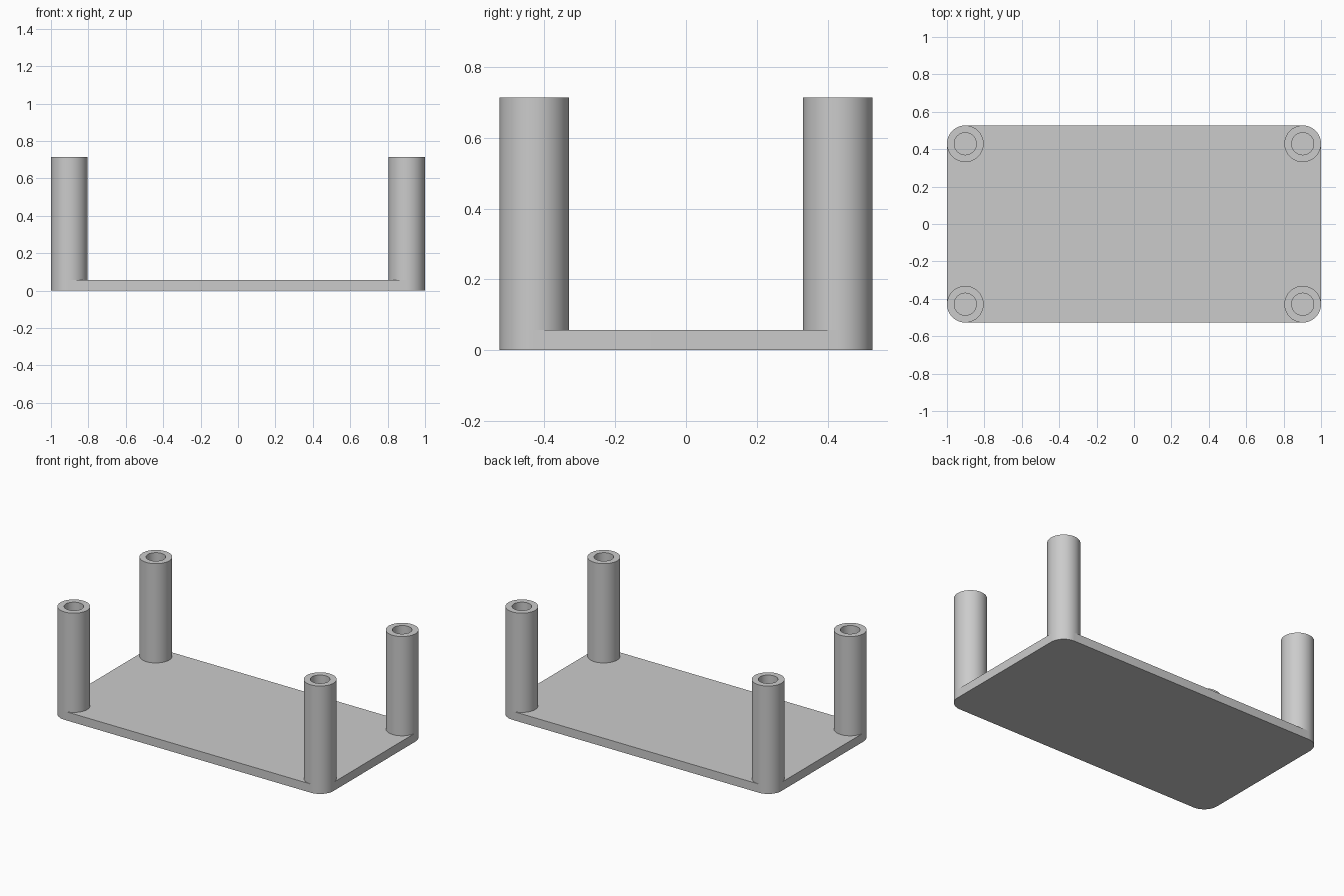
import bpy, bmesh, math

cube = bpy.data.objects.get("Cube")
if cube:
    bpy.data.objects.remove(cube, do_unlink=True)

HALF_X, HALF_Y = 1.0, 0.527      # plate half sizes
PLATE_T, HEIGHT = 0.057, 0.714   # plate thickness, total height
R_OUT, R_HOLE = 0.098, 0.059     # post and bore radii
CX, CY = HALF_X - R_OUT, HALF_Y - R_OUT
SEG = 64

grey = bpy.data.materials.new("plain_grey")
grey.use_nodes = True
colour = (0.6, 0.6, 0.6, 1.0)
grey.diffuse_color = colour
grey.node_tree.nodes["Principled BSDF"].inputs["Base Color"].default_value = colour


def circle(cx, cy, r, start=0, count=SEG):
    angles = [math.tau * (start + i) / SEG for i in range(count)]
    return [(cx + r * math.cos(a), cy + r * math.sin(a)) for a in angles]


def ring(bm, points, z):
    return [bm.verts.new((x, y, z)) for x, y in points]


def bridge(bm, a, b):
    n = len(a)
    for i in range(n):
        j = (i + 1) % n
        bm.faces.new((a[i], a[j], b[j], b[i]))


def finish(bm, name):
    mesh = bpy.data.meshes.new(name)
    bm.to_mesh(mesh)
    bm.free()
    obj = bpy.data.objects.new(name, mesh)
    bpy.context.collection.objects.link(obj)
    mesh.materials.append(grey)
    bpy.ops.object.select_all(action='DESELECT')
    obj.select_set(True)
    bpy.context.view_layer.objects.active = obj
    bpy.ops.object.shade_smooth_by_angle(angle=math.radians(30))


# Base plate with rounded corners concentric with the posts
outline = []
for k, (sx, sy) in enumerate([(1, 1), (-1, 1), (-1, -1), (1, -1)]):
    outline += circle(sx * CX, sy * CY, R_OUT, k * SEG // 4, SEG // 4 + 1)
bm = bmesh.new()
bottom, top = ring(bm, outline, 0), ring(bm, outline, PLATE_T)
bridge(bm, bottom, top)
bm.faces.new(top)
bm.faces.new(bottom[::-1])
finish(bm, "base_plate")

# Hollow corner posts, bored down to the plate
for side, sx in (("left", 1), ("right", -1)):
    for end, sy in (("front", -1), ("back", 1)):
        bm = bmesh.new()
        outer = circle(sx * CX, sy * CY, R_OUT)
        bore = circle(sx * CX, sy * CY, R_HOLE)
        loops = [ring(bm, outer, PLATE_T), ring(bm, outer, HEIGHT),
                 ring(bm, bore, HEIGHT), ring(bm, bore, PLATE_T)]
        for a, b in zip(loops, loops[1:]):
            bridge(bm, a, b)
        finish(bm, f"{end}_{side}_post")
